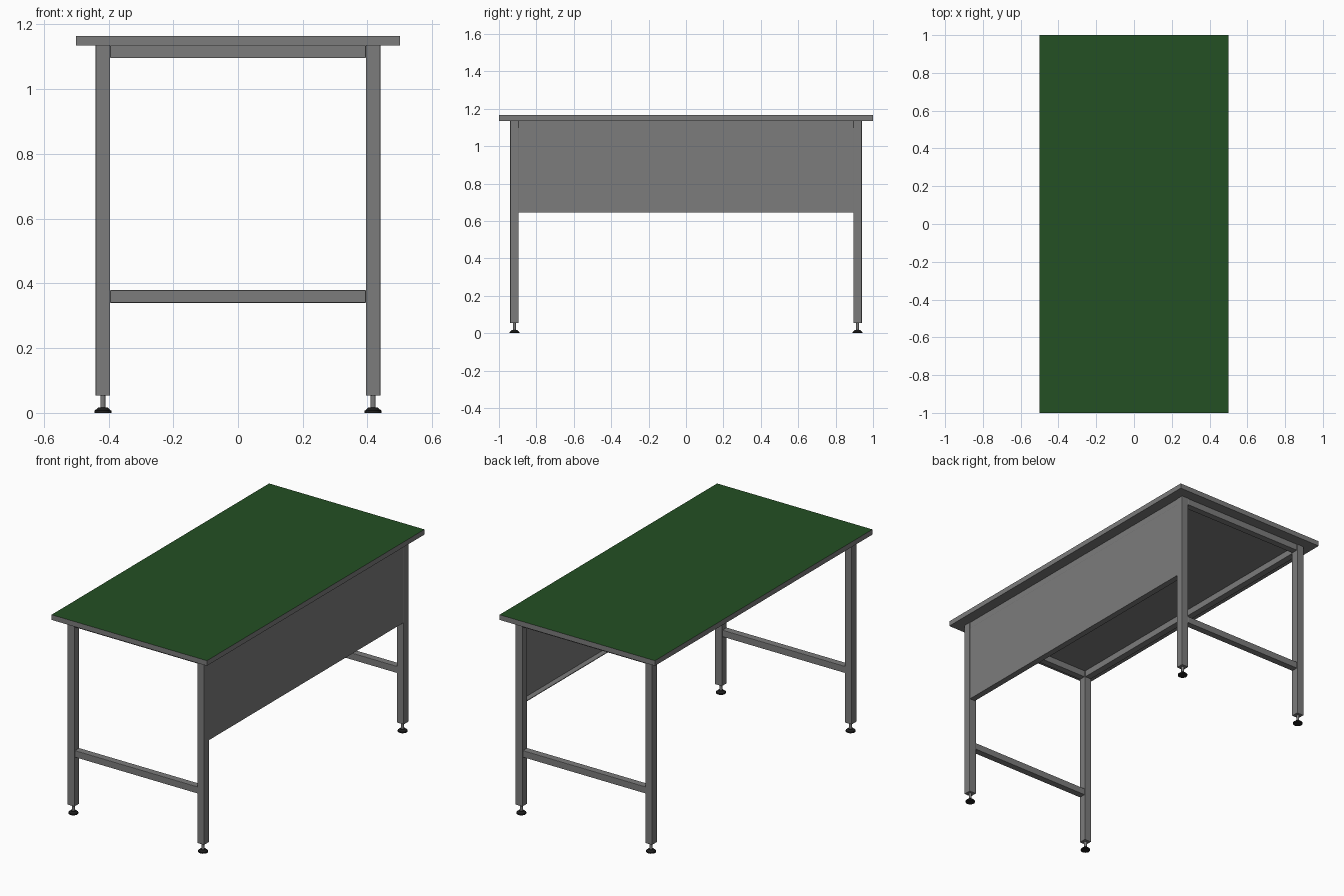
import bpy, bmesh

if "Cube" in bpy.data.objects:
    bpy.data.objects.remove(bpy.data.objects["Cube"])


def material(name, rgb):
    m = bpy.data.materials.new(name)
    m.diffuse_color = (*rgb, 1.0)
    m.use_nodes = True
    m.node_tree.nodes["Principled BSDF"].inputs["Base Color"].default_value = m.diffuse_color
    return m


GREY = material("grey_steel", (0.2, 0.2, 0.2))
GREEN = material("green_mat", (0.017, 0.08, 0.017))
BLACK = material("black_rubber", (0.012, 0.012, 0.012))


def box(name, lo, hi, mat=GREY, bevel=0.0):
    bm = bmesh.new()
    bmesh.ops.create_cube(bm, size=1.0)
    for v in bm.verts:
        v.co = [(a + b) / 2 + c * (b - a) for a, b, c in zip(lo, hi, v.co)]
    me = bpy.data.meshes.new(name)
    bm.to_mesh(me)
    bm.free()
    ob = bpy.data.objects.new(name, me)
    bpy.context.collection.objects.link(ob)
    me.materials.append(mat)
    if bevel:
        mod = ob.modifiers.new("bevel", "BEVEL")
        mod.width = bevel
        mod.segments = 2
    return ob


def cone(name, x, y, z0, z1, r0, r1, mat):
    bpy.ops.mesh.primitive_cone_add(vertices=24, radius1=r0, radius2=r1,
                                    depth=z1 - z0, location=(x, y, (z0 + z1) / 2))
    ob = bpy.context.object
    ob.name = name
    ob.data.materials.append(mat)
    bpy.ops.object.shade_smooth_by_angle()


# Table top, with the green working surface on its upper face
top = box("table_top", (-0.5, -1, 1.135), (0.5, 1, 1.165))
top.data.materials.append(GREEN)
for p in top.data.polygons:
    if p.normal.z > 0.5:
        p.material_index = 1

IN_X, OUT_X = 0.395, 0.44
IN_Y, OUT_Y = 0.895, 0.94
MID_X, MID_Y = (IN_X + OUT_X) / 2, (IN_Y + OUT_Y) / 2

# Legs with levelling feet
for sx, nx in ((-1, "left"), (1, "right")):
    for sy, ny in ((-1, "front"), (1, "back")):
        x, y = sx * MID_X, sy * MID_Y
        tag = ny + "_" + nx
        box(tag + "_leg", (x - 0.0225, y - 0.0225, 0.053),
            (x + 0.0225, y + 0.0225, 1.135), bevel=0.002)
        cone(tag + "_foot_stem", x, y, 0.014, 0.056, 0.008, 0.008, GREY)
        cone(tag + "_foot_pad", x, y, 0.0, 0.007, 0.026, 0.026, BLACK)
        cone(tag + "_foot_pad_top", x, y, 0.007, 0.017, 0.025, 0.014, BLACK)

# End rails and lower stretchers
for sy, ny in ((-1, "front"), (1, "back")):
    y = sy * MID_Y
    for part, z in (("top_rail", 1.096), ("stretcher", 0.34)):
        box(ny + "_" + part, (-IN_X, y - 0.02, z), (IN_X, y + 0.02, z + 0.039), bevel=0.002)

# Long side rails
for sx, nx in ((-1, "left"), (1, "right")):
    x = sx * MID_X
    box(nx + "_side_rail", (x - 0.02, -IN_Y, 1.096), (x + 0.02, IN_Y, 1.135), bevel=0.002)

# Modesty panel on the right side, with its inward bottom lip
box("side_panel", (0.434, -IN_Y, 0.645), (0.438, IN_Y, 1.096))
box("side_panel_lip", (0.402, -IN_Y, 0.645), (0.434, IN_Y, 0.649))
